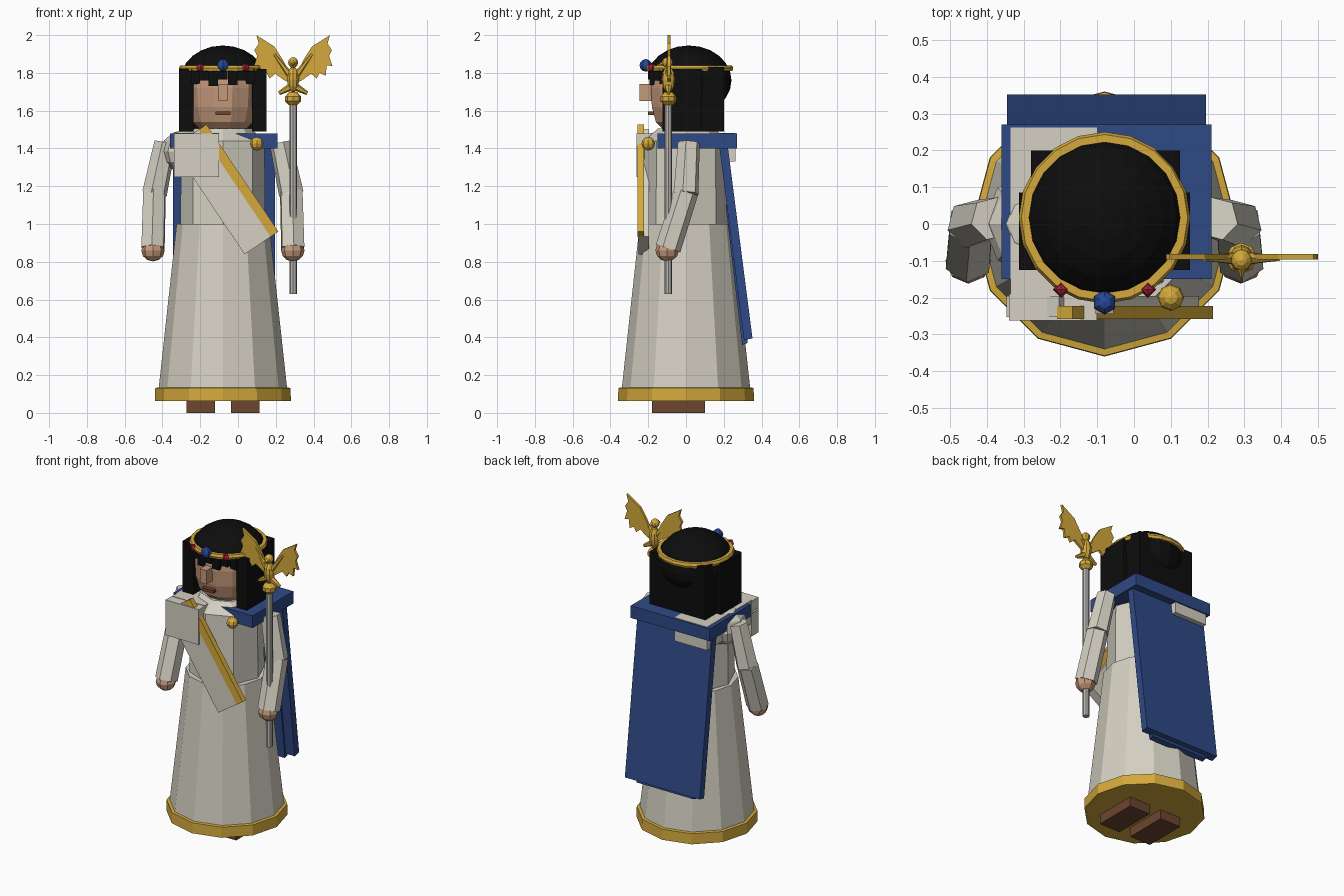
import bpy, bmesh, math
from mathutils import Vector, Matrix

if "Cube" in bpy.data.objects:
    bpy.data.objects.remove(bpy.data.objects["Cube"])

CX = -0.08  # body axis


def mat(name, r, g, b):
    m = bpy.data.materials.new(name)
    m.diffuse_color = (r, g, b, 1)
    m.use_nodes = True
    m.node_tree.nodes["Principled BSDF"].inputs["Base Color"].default_value = m.diffuse_color
    return m


CLOTH = mat("off_white_cloth", 0.66, 0.63, 0.54)
GOLD = mat("gold", 0.66, 0.40, 0.045)
BLUE = mat("cape_blue", 0.028, 0.068, 0.24)
BLACK = mat("hair_black", 0.004, 0.004, 0.004)
SKIN = mat("skin", 0.56, 0.32, 0.20)
BROWN = mat("leather_brown", 0.15, 0.06, 0.03)
SILVER = mat("staff_silver", 0.48, 0.47, 0.44)
RED = mat("red_gem", 0.38, 0.015, 0.04)
GEM = mat("blue_gem", 0.02, 0.065, 0.32)


def finish(name, bm, m):
    bmesh.ops.recalc_face_normals(bm, faces=bm.faces)
    me = bpy.data.meshes.new(name)
    bm.to_mesh(me)
    bm.free()
    me.materials.append(m)
    ob = bpy.data.objects.new(name, me)
    bpy.context.collection.objects.link(ob)
    return ob


def box(name, x, y, z, m):
    """Axis-aligned box from (min, max) pairs."""
    bm = bmesh.new()
    bmesh.ops.create_cube(bm, size=1)
    for v in bm.verts:
        v.co = [(a + b) / 2 + c * (b - a) for (a, b), c in zip((x, y, z), v.co)]
    return finish(name, bm, m)


def lathe(name, cx, cy, profile, n, m, start=-math.pi / 2):
    """Stacked rings (radius, z) with capped ends."""
    bm = bmesh.new()
    rings = [[bm.verts.new((cx + r * math.cos(start + 2 * math.pi * i / n),
                            cy + r * math.sin(start + 2 * math.pi * i / n), z))
              for i in range(n)] for r, z in profile]
    for a, b in zip(rings, rings[1:]):
        for i in range(n):
            bm.faces.new((a[i], a[(i + 1) % n], b[(i + 1) % n], b[i]))
    bm.faces.new(rings[0])
    bm.faces.new(rings[-1])
    return finish(name, bm, m)


def limb(name, p, q, r1, r2, m, n=6):
    """Tapered prism between two points."""
    p, q = Vector(p), Vector(q)
    bm = bmesh.new()
    rot = (q - p).to_track_quat('Z', 'Y').to_matrix().to_4x4()
    bmesh.ops.create_cone(bm, cap_ends=True, segments=n, radius1=r1, radius2=r2,
                          depth=(q - p).length,
                          matrix=Matrix.Translation((p + q) / 2) @ rot)
    return finish(name, bm, m)


def ball(name, c, r, m, u=10, v=6):
    bm = bmesh.new()
    bmesh.ops.create_uvsphere(bm, u_segments=u, v_segments=v, radius=1)
    bmesh.ops.transform(bm, verts=bm.verts,
                        matrix=Matrix.Translation(c) @ Matrix.Diagonal((*r, 1)))
    return finish(name, bm, m)


def plate(name, pts, y0, y1, m):
    """Outline in x,z extruded from y0 to y1."""
    bm = bmesh.new()
    f = bm.faces.new([bm.verts.new((x, y0, z)) for x, z in pts])
    ext = bmesh.ops.extrude_face_region(bm, geom=[f])
    for v in ext["geom"]:
        if isinstance(v, bmesh.types.BMVert):
            v.co.y = y1
    return finish(name, bm, m)


# Robe: skirt, hem band, torso
lathe("skirt", CX, 0, [(0.345, 0.068), (0.34, 0.13), (0.245, 1.0)], 12, CLOTH)
lathe("hem_band", CX, 0, [(0.343, 0.062), (0.36, 0.064), (0.358, 0.132), (0.338, 0.135)], 12, GOLD)
lathe("torso", CX, 0, [(0.225, 0.98), (0.22, 1.44), (0.15, 1.505)], 8, CLOTH)

# Feet, arms and hands mirrored about the body axis
for s, side in ((-1, "left"), (1, "right")):
    xs = sorted((CX + s * 0.042, CX + s * 0.193))
    box(side + "_shoe", xs, (-0.18, 0.10), (0, 0.07), BROWN)
    sh, el, wr = ((CX + s * 0.305, 0.015, 1.43), (CX + s * 0.362, 0.0, 1.16),
                  (CX + s * 0.37, -0.095, 0.87))
    limb(side + "_upper_arm", sh, el, 0.06, 0.068, CLOTH)
    limb(side + "_forearm", (el[0], el[1], 1.17), wr, 0.066, 0.068, CLOTH)
    ball(side + "_hand", (wr[0], -0.1, 0.86), (0.062, 0.062, 0.058), SKIN, 8, 6)

# Cape: collar block and sloping back panels
box("cape_collar", (-0.36, 0.21), (-0.15, 0.27), (1.40, 1.48), BLUE)


def cape_panel(name, x, top, bottom, t):
    (y0, z0), (y1, z1) = top, bottom
    bm = bmesh.new()
    vs = [[bm.verts.new((xx, y, z)) for y, z in
           ((y0, z0), (y0 + t, z0), (y1 + t, z1 + 0.01), (y1, z1))] for xx in x]
    bm.faces.new(vs[0])
    bm.faces.new(vs[1])
    for i in range(4):
        j = (i + 1) % 4
        bm.faces.new((vs[0][i], vs[0][j], vs[1][j], vs[1][i]))
    return finish(name, bm, BLUE)


cape_panel("cape_panel", (-0.345, 0.195), (0.175, 1.42), (0.307, 0.385), 0.045)
cape_panel("cape_tail", (-0.28, 0.13), (0.21, 1.1), (0.297, 0.36), 0.03)

# Draped shoulder and diagonal sash with gold edge
ball("shoulder_drape", (-0.275, 0.0, 1.385), (0.135, 0.14, 0.115), CLOTH, 8, 6)
box("sash_shoulder", (-0.335, -0.10), (-0.2, 0.262), (1.33, 1.483), CLOTH)
box("sash_front", (-0.34, -0.10), (-0.262, -0.19), (1.25, 1.48), CLOTH)
d, p, corner = Vector((0.558, -0.83)), Vector((0.83, 0.558)), Vector((-0.167, 1.527))


def strip(name, a, b, y0, y1, m):
    pts = [corner - p * a, corner - p * b, corner - p * b + d * 0.683, corner - p * a + d * 0.683]
    plate(name, pts, y0, y1, m)


strip("sash_diagonal", 0.045, 0.216, -0.252, -0.195, CLOTH)
strip("sash_gold_edge", 0.0, 0.05, -0.258, -0.223, GOLD)
ball("brooch", (0.10, -0.20, 1.425), (0.036, 0.036, 0.036), GOLD, 8, 6)

# Head and face
lathe("neck", CX, 0, [(0.08, 1.45), (0.08, 1.56)], 8, SKIN)
lathe("head", CX, 0, [(0.12, 1.495), (0.165, 1.54), (0.187, 1.62), (0.193, 1.72), (0.18, 1.84)], 12, SKIN,
      -math.pi / 2 + math.pi / 12)
box("nose", (-0.104, -0.056), (-0.245, -0.17), (1.65, 1.74), SKIN)
box("mouth", (-0.12, -0.04), (-0.202, -0.17), (1.578, 1.596), BROWN)

# Hair: cap with open face, back block, side locks, fringe
bm = bmesh.new()
bmesh.ops.create_uvsphere(bm, u_segments=20, v_segments=12, radius=1)
bmesh.ops.transform(bm, verts=bm.verts, matrix=Matrix.Translation((CX, 0.015, 1.76))
                    @ Matrix.Diagonal((0.226, 0.226, 0.185, 1)))
low = [f for f in bm.faces if f.calc_center_median().z < 1.80 and f.calc_center_median().y < 0.03]
bmesh.ops.delete(bm, geom=low, context='FACES')
finish("hair_cap", bm, BLACK)
box("hair_back", (-0.28, 0.125), (0.0, 0.20), (1.49, 1.83), BLACK)
for s, side in ((-1, "left"), (1, "right")):
    box(side + "_hair_lock", sorted((CX + s * 0.155, CX + s * 0.232)), (-0.125, 0.085), (1.49, 1.82), BLACK)
for i, z in enumerate((1.74, 1.76, 1.73, 1.765, 1.735, 1.76, 1.74)):
    a = math.radians(-45 + i * 15)
    x, y = CX + 0.2 * math.sin(a), 0.005 - 0.2 * math.cos(a)
    box("fringe_%d" % i, (x - 0.025, x + 0.025), (y - 0.005, y + 0.05), (z, 1.82), BLACK)

# Circlet with gems
bm = bmesh.new()
n = 20
rings = []
for i in range(n):
    a = 2 * math.pi * i / n
    rings.append([bm.verts.new((CX + r * math.sin(a), 0.017 - r * math.cos(a), z))
                  for r, z in ((0.212, 1.81), (0.228, 1.81), (0.233, 1.825), (0.226, 1.84), (0.205, 1.84))])
for i in range(n):
    a, b = rings[i], rings[(i + 1) % n]
    for k in range(5):
        bm.faces.new((a[k], a[(k + 1) % 5], b[(k + 1) % 5], b[k]))
finish("circlet", bm, GOLD)
ball("centre_gem", (CX, -0.213, 1.84), (0.033,) * 3, GEM, 6, 6)
for s, side in ((-1, "left"), (1, "right")):
    ball(side + "_gem", (CX + s * 0.118, -0.178, 1.828), (0.023,) * 3, RED, 4, 4)

# Staff topped by a spread-winged bird
SX, SY = 0.292, -0.093
lathe("staff", SX, SY, [(0.02, 0.63), (0.02, 1.65)], 8, SILVER)
lathe("staff_cap", SX, SY, [(0.022, 1.63), (0.042, 1.65), (0.042, 1.675), (0.02, 1.70)], 8, GOLD)
ball("bird_body", (SX, SY, 1.765), (0.033, 0.036, 0.07), GOLD)
ball("bird_head", (SX, SY - 0.005, 1.855), (0.028, 0.03, 0.028), GOLD)
limb("bird_beak", (SX, SY - 0.025, 1.853), (SX, SY - 0.06, 1.84), 0.013, 0.001, GOLD)
wing = [(0.0, 1.78), (0.03, 1.82), (0.055, 1.87), (0.10, 1.94), (0.195, 2.0), (0.182, 1.955),
        (0.205, 1.92), (0.19, 1.89), (0.208, 1.835), (0.178, 1.84), (0.172, 1.785),
        (0.14, 1.80), (0.125, 1.77), (0.095, 1.795), (0.045, 1.76), (0.0, 1.74)]
for s, side in ((-1, "left"), (1, "right")):
    plate(side + "_wing", [(SX + s * x, z) for x, z in wing], SY - 0.004, SY + 0.012, GOLD)
    limb(side + "_talon", (SX + s * 0.015, SY, 1.725), (SX + s * 0.075, SY, 1.692), 0.02, 0.01, GOLD)
    limb(side + "_wing_bone", (SX + s * 0.02, SY, 1.79), (SX + s * 0.10, SY, 1.90), 0.018, 0.008, GOLD)
